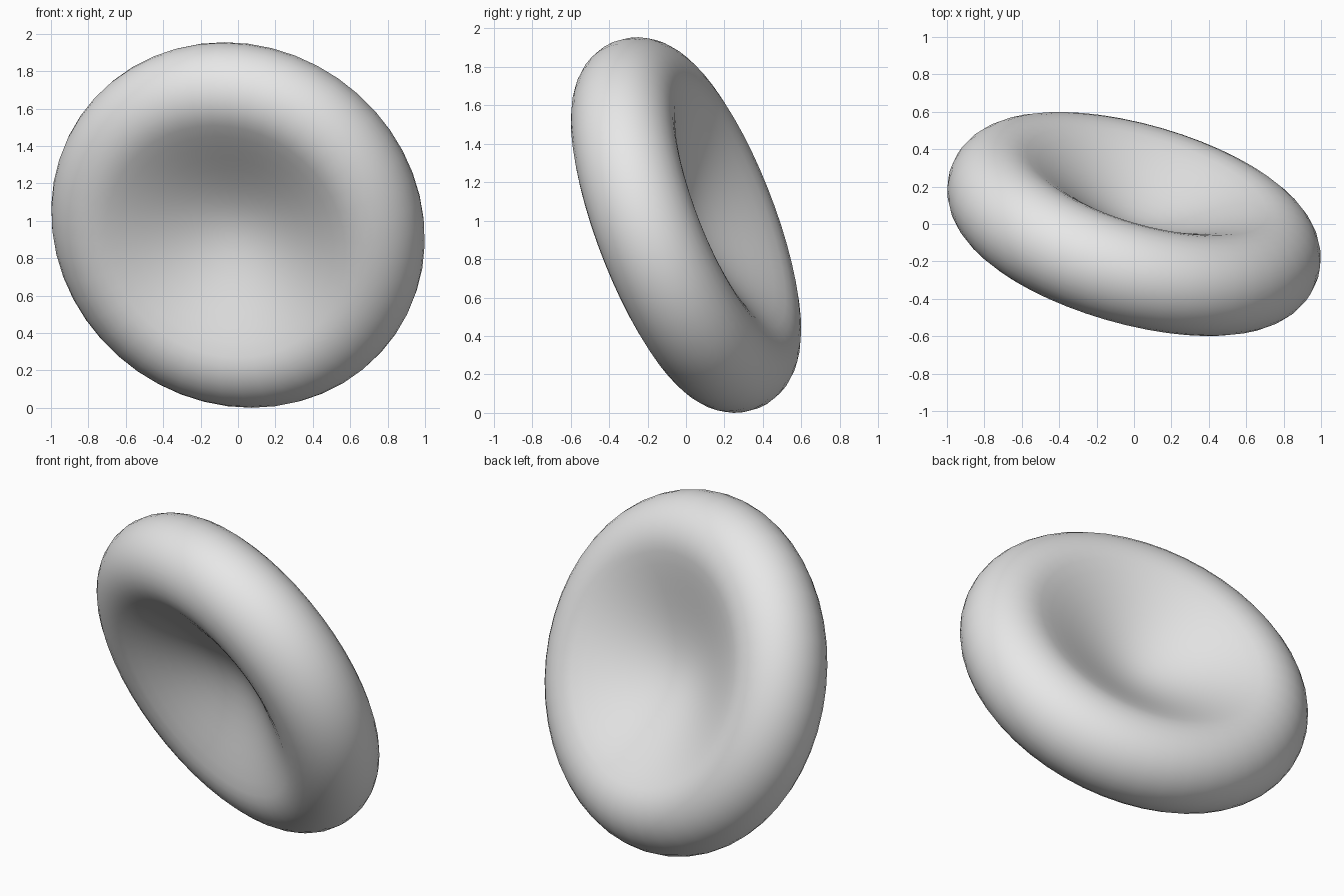
import bpy
import bmesh
import math
from mathutils import Vector, Matrix

cube = bpy.data.objects.get("Cube")
if cube:
    bpy.data.objects.remove(cube, do_unlink=True)

RING = 0.755      # radius of the thick rim's centre line
TUBE = 0.27       # rim half thickness
CORE = 0.02       # half thickness at the middle of the dimple
JOIN = math.radians(20)
SEGMENTS = 48
AXIS = Vector((0.26, 0.90, 0.35)).normalized()


def half_profile(dimple_steps=9, rim_steps=10):
    """Radius and height from the dimple's centre out to the equator."""
    r_join = RING - TUBE * math.sin(JOIN)
    drop = TUBE * math.cos(JOIN) - CORE
    slope = math.tan(JOIN) * r_join
    points = []
    for i in range(dimple_steps):
        u = i / dimple_steps
        h = CORE + (3 * drop - slope) * u**2 + (slope - 2 * drop) * u**3
        points.append((r_join * u, h))
    for i in range(rim_steps + 1):
        a = -JOIN + (math.pi / 2 + JOIN) * i / rim_steps
        points.append((RING + TUBE * math.sin(a), TUBE * math.cos(a)))
    return points


# Closed outline: upper half, then its mirror back to the axis
upper = half_profile()
outline = upper + [(r, -h) for r, h in reversed(upper[:-1])]

# Revolve the outline into a dimpled disc
bm = bmesh.new()
verts = [bm.verts.new((r, 0, h)) for r, h in outline]
edges = [bm.edges.new(pair) for pair in zip(verts, verts[1:])]
bmesh.ops.spin(bm, geom=verts + edges, cent=(0, 0, 0), axis=(0, 0, 1),
               angle=math.tau, steps=SEGMENTS)
bmesh.ops.remove_doubles(bm, verts=bm.verts, dist=0.0005)
bmesh.ops.dissolve_degenerate(bm, edges=bm.edges, dist=0.0001)
bmesh.ops.recalc_face_normals(bm, faces=bm.faces)

# Tilt the disc and stand it on the ground
tilt = AXIS.to_track_quat('Z', 'Y').to_matrix().to_4x4()
bmesh.ops.transform(bm, matrix=tilt, verts=bm.verts)
low = min(v.co.z for v in bm.verts)
bmesh.ops.transform(bm, matrix=Matrix.Translation((0, 0, -low)), verts=bm.verts)
for face in bm.faces:
    face.smooth = True

mesh = bpy.data.meshes.new("dimpled_disc")
bm.to_mesh(mesh)
bm.free()
disc = bpy.data.objects.new("dimpled_disc", mesh)
bpy.context.collection.objects.link(disc)

# Plain light grey
grey = bpy.data.materials.new("light_grey")
grey.use_nodes = True
colour = (0.8, 0.8, 0.8, 1)
grey.diffuse_color = colour
grey.node_tree.nodes["Principled BSDF"].inputs["Base Color"].default_value = colour
mesh.materials.append(grey)
